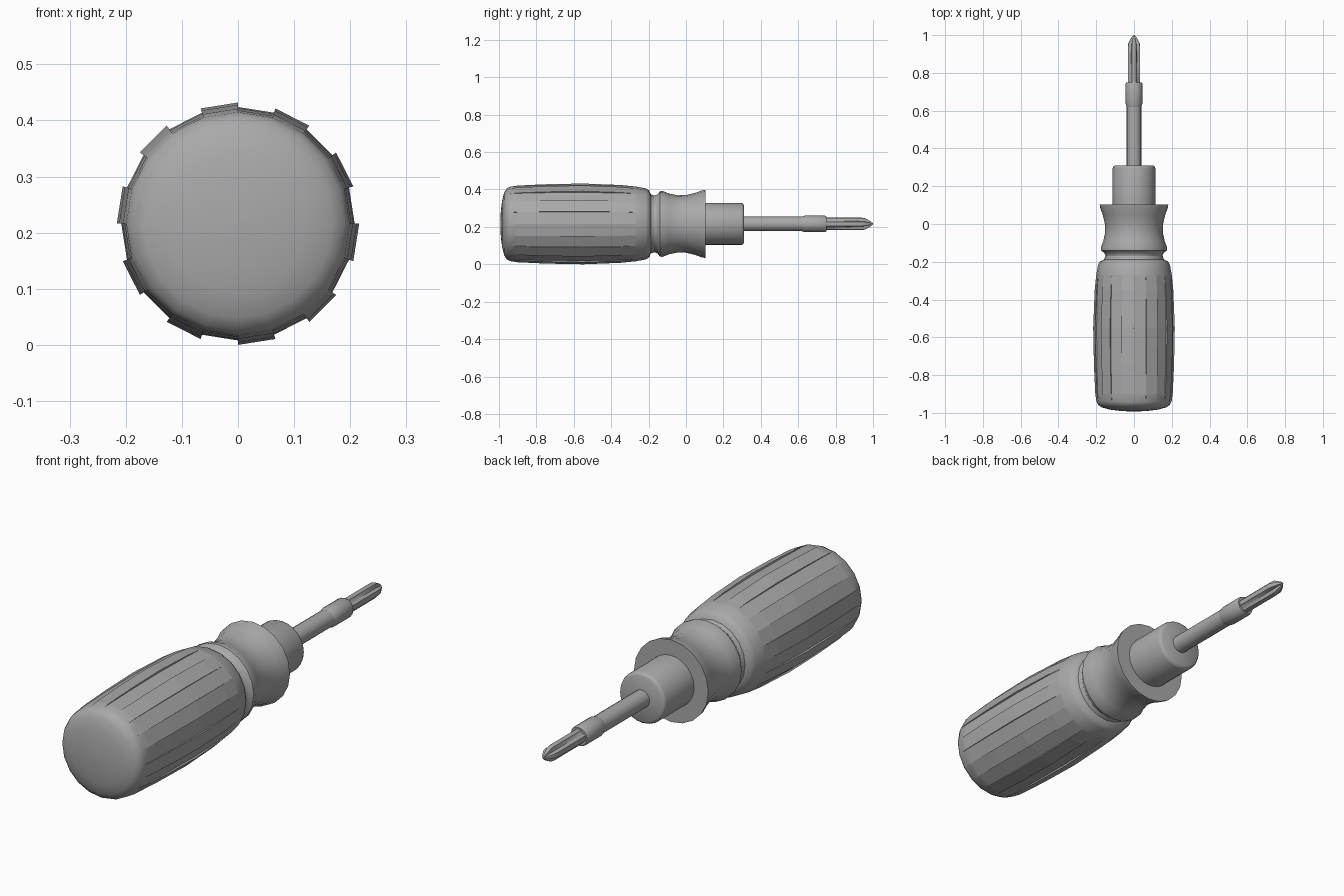
import bpy, bmesh
from math import cos, sin, radians, pi

cube = bpy.data.objects.get("Cube")
if cube:
    bpy.data.objects.remove(cube)

AXIS_Z = 0.216

steel = bpy.data.materials.new("plain grey")
steel.use_nodes = True
grey = (0.4, 0.4, 0.4, 1)
steel.diffuse_color = grey
steel.node_tree.nodes["Principled BSDF"].inputs["Base Color"].default_value = grey


def loft(name, rows, section, angle=30):
    """Skin sections along y; each row is (y, radius, extra)."""
    bm = bmesh.new()
    rings = []
    for y, r, extra in rows:
        ring = [bm.verts.new((rad * cos(a), y, AXIS_Z + rad * sin(a)))
                for a, rad in section(r, extra)]
        rings.append(ring)
    n = len(rings[0])
    for lower, upper in zip(rings, rings[1:]):
        for i in range(n):
            j = (i + 1) % n
            bm.faces.new((lower[i], lower[j], upper[j], upper[i]))
    bm.faces.new(rings[0])
    bm.faces.new(rings[-1])
    bmesh.ops.remove_doubles(bm, verts=bm.verts, dist=0.0001)
    bmesh.ops.recalc_face_normals(bm, faces=bm.faces)
    mesh = bpy.data.meshes.new(name)
    bm.to_mesh(mesh)
    bm.free()
    obj = bpy.data.objects.new(name, mesh)
    bpy.context.collection.objects.link(obj)
    mesh.materials.append(steel)
    bpy.ops.object.select_all(action="DESELECT")
    obj.select_set(True)
    bpy.context.view_layer.objects.active = obj
    bpy.ops.object.shade_smooth_by_angle(angle=radians(angle))
    return obj


def round_section(sides):
    return lambda r, extra: [(2 * pi * i / sides, r) for i in range(sides)]


def ridged_section(r, height):
    """Twenty sides with every second side raised."""
    points = []
    for k in range(10):
        a, b = radians(36 * k + 18), radians(36 * k + 36)
        points += [(a, r), (a, r + height), (b, r + height), (b, r)]
    return points


def fluted_section(r, depth):
    """Cross-shaped section with four lobes on the axes."""
    points = []
    for k in range(4):
        for deg, cut in ((-20, 0), (0, 0), (20, 0), (45, depth)):
            points.append((radians(90 * k + deg), r * (1 - cut)))
    return points


def lathe(name, profile, sides=20, angle=35):
    return loft(name, [(y, r, 0) for y, r in profile], round_section(sides), angle)


# Grip with raised strips, domed end and rounded shoulder
grip = loft("grip", [
    (-0.993, 0.002, 0), (-0.99, 0.07, 0), (-0.983, 0.125, 0), (-0.972, 0.168, 0),
    (-0.958, 0.19, 0), (-0.94, 0.199, 0), (-0.9, 0.202, 0.003), (-0.75, 0.206, 0.006),
    (-0.55, 0.208, 0.008), (-0.35, 0.204, 0.004), (-0.27, 0.2, 0),
    (-0.215, 0.19, 0), (-0.198, 0.18, 0), (-0.188, 0.158, 0), (-0.17, 0.152, 0)],
    ridged_section, 40)
for face in grip.data.polygons:
    if -0.91 < face.center.y < -0.29:
        face.use_smooth = False

# Neck groove and waisted collar
lathe("collar", [
    (-0.19, 0.15), (-0.165, 0.152), (-0.15, 0.16), (-0.14, 0.175), (-0.125, 0.176),
    (-0.09, 0.162), (-0.045, 0.153), (0.0, 0.154), (0.05, 0.166),
    (0.085, 0.179), (0.104, 0.182)], 20)

# Chuck with a softened front edge
lathe("chuck", [(0.09, 0.113), (0.295, 0.113), (0.305, 0.109), (0.31, 0.1)], 24, 50)

# Shaft and bit sleeve
lathe("shaft", [(0.3, 0.039), (0.64, 0.039)], 16)
lathe("sleeve", [(0.62, 0.039), (0.635, 0.044), (0.742, 0.044), (0.75, 0.04)], 16, 50)

# Cross-head bit tapering to the tip
loft("cross_bit", [
    (0.74, 0.033, 0.12), (0.77, 0.033, 0.25), (0.94, 0.033, 0.4),
    (0.958, 0.03, 0.45), (0.985, 0.015, 0.45), (1.0, 0.003, 0.2)], fluted_section, 40)
